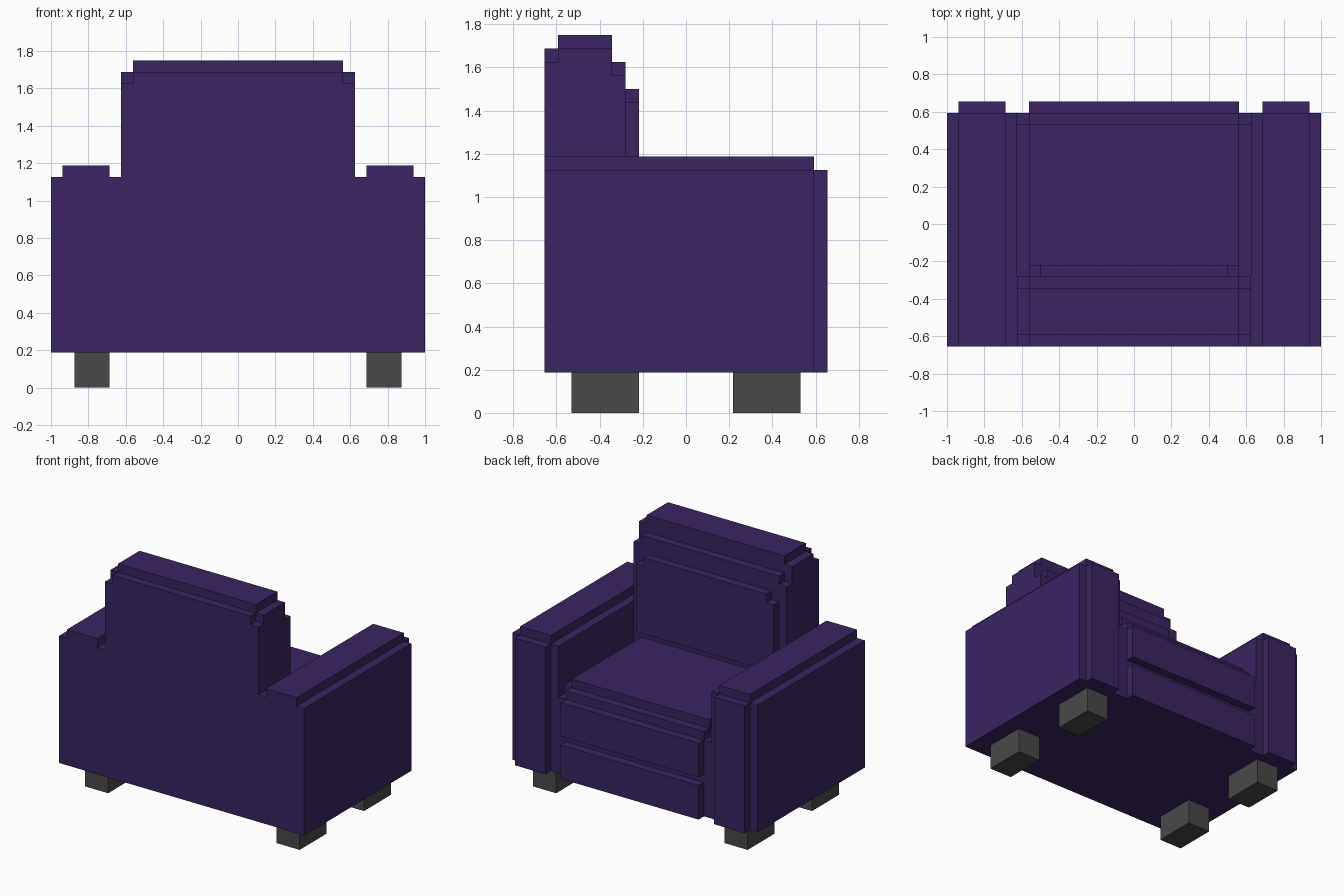
import bpy, bmesh

if "Cube" in bpy.data.objects:
    bpy.data.objects.remove(bpy.data.objects["Cube"])

U = 1 / 16  # the whole chair sits on a 1/16 grid


def material(name, rgb):
    m = bpy.data.materials.new(name)
    m.diffuse_color = (*rgb, 1)
    m.use_nodes = True
    m.node_tree.nodes["Principled BSDF"].inputs["Base Color"].default_value = m.diffuse_color
    return m


PURPLE = material("purple fabric", (0.041, 0.0178, 0.121))
GREY = material("dark grey legs", (0.066, 0.066, 0.066))


def profile(cx, half, z0, z1, step):
    """Cross-section in x/z whose top corners are cut by one stair step."""
    if step:
        right = [(half, z0), (half, z1 - 1), (half - 1, z1 - 1), (half - 1, z1)]
    else:
        right = [(half, z0), (half, z1)]
    left = [(-x, z) for x, z in reversed(right)]
    return [(cx + x, z) for x, z in right + left]


def layered(name, mat, layers, cx=0):
    """Slices along y: (y0, y1, half width, z0, z1, stepped top)."""
    bm = bmesh.new()
    for y0, y1, half, z0, z1, step in layers:
        pts = profile(cx, half, z0, z1, step)
        face = bm.faces.new([bm.verts.new((x * U, y0 * U, z * U)) for x, z in pts])
        ext = bmesh.ops.extrude_face_region(bm, geom=[face], use_keep_orig=True)
        moved = [v for v in ext["geom"] if isinstance(v, bmesh.types.BMVert)]
        bmesh.ops.translate(bm, verts=moved, vec=(0, (y1 - y0) * U, 0))
    bmesh.ops.recalc_face_normals(bm, faces=bm.faces)
    me = bpy.data.meshes.new(name)
    bm.to_mesh(me)
    bm.free()
    me.materials.append(mat)
    ob = bpy.data.objects.new(name, me)
    bpy.context.collection.objects.link(ob)
    return ob


# Backrest shell, rounded off in stair steps
layered("backrest", PURPLE, [
    (-10.5, -9.5, 10, 3, 27, True),
    (-9.5, -5.5, 10, 3, 28, True),
    (-5.5, -4.5, 10, 3, 26, True),
])

# Back cushion, with a small gap above the seat
layered("back_cushion", PURPLE, [(-4.5, -3.5, 9, 15, 24, True)])

# Seat cushion with stepped front edge
layered("seat_cushion", PURPLE, [
    (-4.5, 8.5, 10, 8, 14, True),
    (8.5, 9.5, 10, 8, 13, True),
    (9.5, 10.5, 9, 8, 12, False),
])

# Base under the seat and its raised panel
layered("seat_base", PURPLE, [
    (-4.5, 9.5, 10, 3, 8, False),
    (9.5, 10.5, 9, 3, 7, False),
])

for side, label in ((-1, "left"), (1, "right")):
    # Armrest with raised top strip and raised end panel
    layered(f"{label}_armrest", PURPLE, [
        (-10.5, 9.5, 3, 3, 19, True),
        (9.5, 10.5, 2, 3, 18, False),
    ], cx=13 * side)
    # Legs
    for y, end in ((-8.5, "back"), (3.5, "front")):
        layered(f"{label}_{end}_leg", GREY,
                [(y, y + 5, 1.5, 0, 3, False)], cx=12.5 * side)
